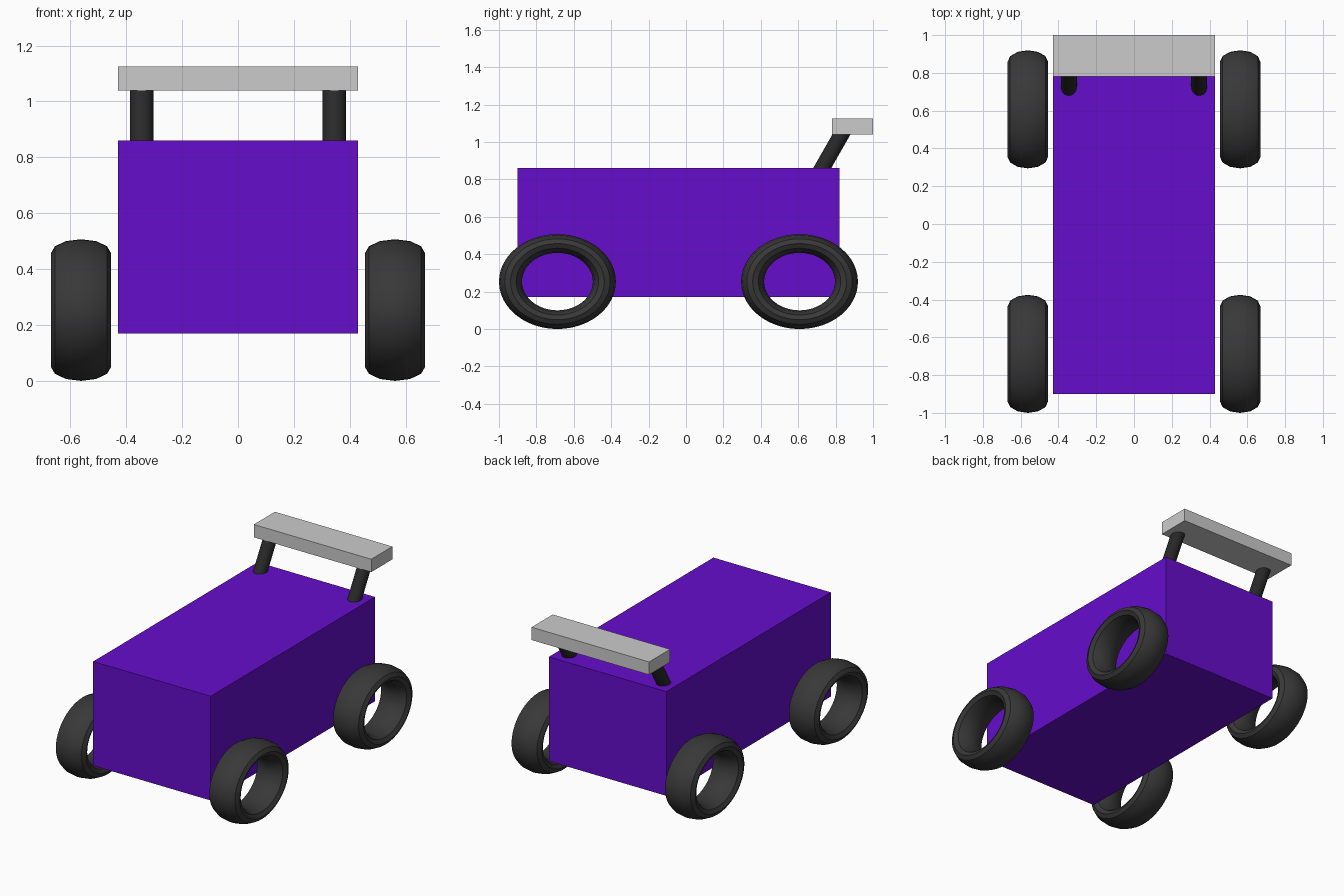
import bpy
from math import radians, pi
from mathutils import Vector

if "Cube" in bpy.data.objects:
    bpy.data.objects.remove(bpy.data.objects["Cube"])


def material(name, color):
    mat = bpy.data.materials.new(name)
    mat.diffuse_color = (*color, 1)
    mat.use_nodes = True
    mat.node_tree.nodes["Principled BSDF"].inputs["Base Color"].default_value = mat.diffuse_color
    return mat


purple = material("purple_paint", (0.13, 0.004, 0.60))
rubber = material("dark_rubber", (0.04, 0.04, 0.04))
metal = material("dark_metal", (0.022, 0.022, 0.022))


def finish(name, mat=None, smooth=False):
    obj = bpy.context.object
    obj.name = name
    bpy.ops.object.transform_apply(location=False, rotation=True, scale=True)
    if mat:
        obj.data.materials.append(mat)
    if smooth:
        bpy.ops.object.shade_smooth_by_angle(angle=radians(30))
    return obj


def box(name, lo, hi, mat=None):
    lo, hi = Vector(lo), Vector(hi)
    bpy.ops.mesh.primitive_cube_add(size=1, location=(lo + hi) / 2)
    bpy.context.object.scale = hi - lo
    return finish(name, mat)


# Body block and rear wing
box("body", (-0.43, -0.90, 0.17), (0.43, 0.82, 0.86), purple)
box("spoiler_wing", (-0.43, 0.78, 1.04), (0.43, 1.0, 1.125))

for side, s in (("left", -1), ("right", 1)):
    # Wing supports, leaning backwards
    a, b = Vector((s * 0.345, 0.69, 0.793)), Vector((s * 0.345, 0.842, 1.06))
    bpy.ops.mesh.primitive_cylinder_add(vertices=32, radius=0.042, depth=(b - a).length,
                                        location=(a + b) / 2)
    bpy.context.object.rotation_euler = (b - a).to_track_quat('Z', 'Y').to_euler()
    finish(f"spoiler_post_{side}", metal, True)

    # Open tyres: wide, slightly flattened rings
    for end, y in (("front", -0.6875), ("back", 0.607)):
        bpy.ops.mesh.primitive_torus_add(major_segments=48, minor_segments=12,
                                         major_radius=0.251, minor_radius=0.0615,
                                         location=(s * 0.562, y, 0.2535),
                                         rotation=(0, pi / 2, 0))
        bpy.context.object.scale = (0.811, 1, 1.75)
        finish(f"wheel_{end}_{side}", rubber, True)
